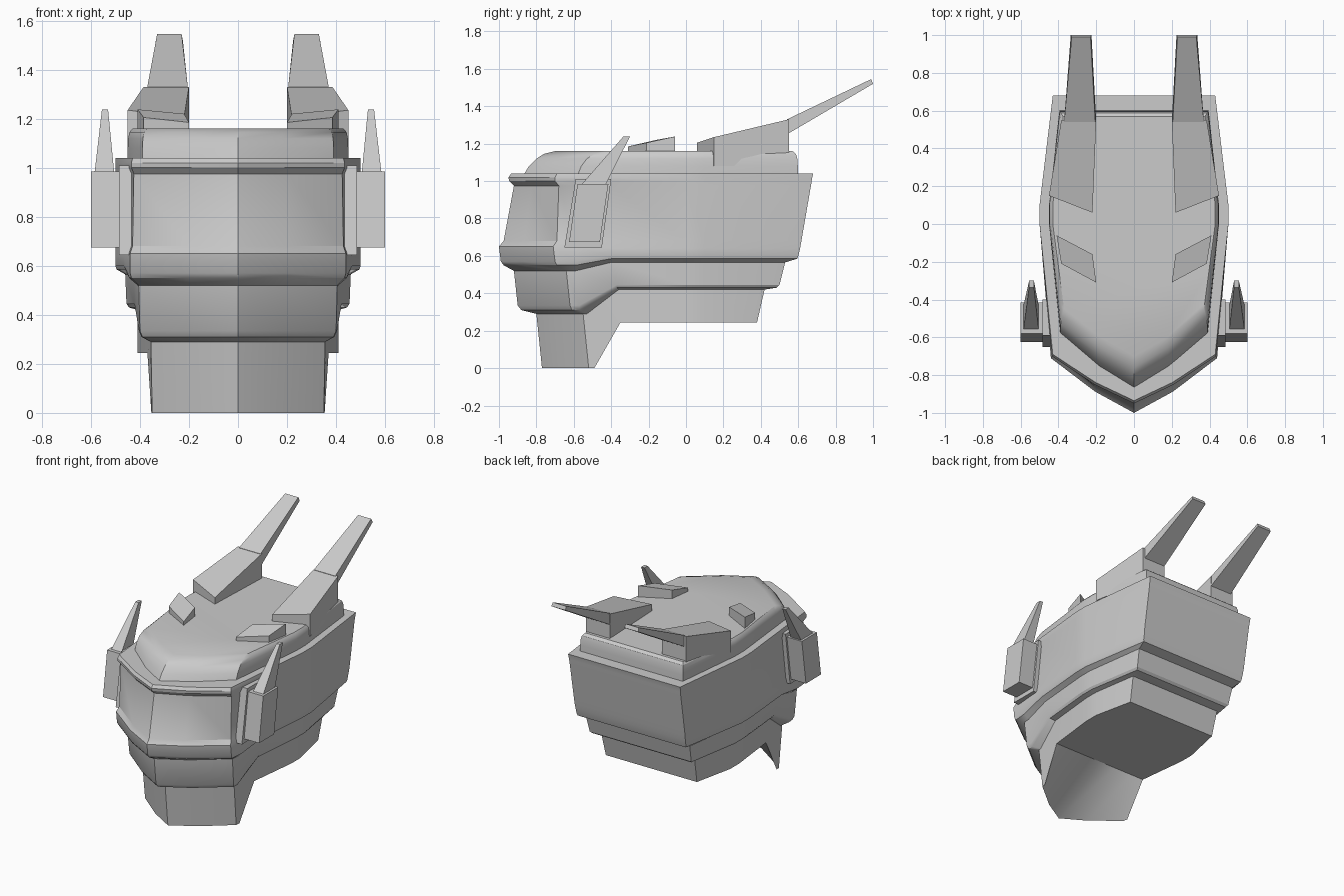
import bpy, bmesh, math

if "Cube" in bpy.data.objects:
    bpy.data.objects.remove(bpy.data.objects["Cube"])

grey = bpy.data.materials.new("light_grey")
grey.diffuse_color = (0.6, 0.6, 0.6, 1)
grey.use_nodes = True
grey.node_tree.nodes["Principled BSDF"].inputs["Base Color"].default_value = grey.diffuse_color


def make(name, verts, faces, mirror=False):
    me = bpy.data.meshes.new(name)
    me.from_pydata(verts, [], faces)
    bm = bmesh.new()
    bm.from_mesh(me)
    bmesh.ops.recalc_face_normals(bm, faces=bm.faces)
    bm.to_mesh(me)
    bm.free()
    me.materials.append(grey)
    ob = bpy.data.objects.new(name, me)
    bpy.context.collection.objects.link(ob)
    if mirror:
        ob.modifiers.new("Mirror", 'MIRROR').use_mirror_merge = False
    return ob


def half_ring(tip, cx, cy, mx, bx, by, zf, zb, ya=-0.59, yb=-0.40):
    """Right half of a level: nose, cheek, corner, two slope points, middle, rear corner."""
    side = lambda y: cx + (mx - cx) * (y - cy) / -cy
    return [(0, tip, zf), (cx * .47, tip + (cy - tip) * .39, zf), (cx, cy, zf),
            (side(ya), ya, zf), (side(yb), yb, zb), (mx, 0, zb), (mx, .1, zb), (bx, by, zb)]


def loft(levels):
    """Stack full rings made from the half levels and join them with quads."""
    verts, faces = [], []
    for h in levels:
        verts += h + [(-x, y, z) for x, y, z in h[:0:-1]]
    n = len(verts) // len(levels)
    for k in range(len(levels) - 1):
        for i in range(n):
            j = (i + 1) % n
            faces.append((k*n + i, k*n + j, k*n + n + j, k*n + n + i))
    return verts, faces, n


def smooth(ob, angle=30):
    bpy.ops.object.select_all(action='DESELECT')
    ob.select_set(True)
    bpy.context.view_layer.objects.active = ob
    bpy.ops.object.shade_smooth_by_angle(angle=math.radians(angle))


# helmet shell: rim, recessed visor band, lip, middle tier, lower tier and chin
levels = [half_ring(*a) for a in [
    (-.935, .43, -.69, .50, .43, .68, 1.04, 1.04),
    (-.95, .435, -.70, .50, .43, .675, 1.02, 1.02),
    (-.945, .435, -.70, .50, .428, .672, 1.0, 1.0),
    (-.92, .425, -.68, .50, .427, .668, .975, .975),
    (-.975, .43, -.69, .50, .425, .617, .68, .68),
    (-1.0, .44, -.71, .50, .422, .61, .65, .64),
    (-.99, .44, -.70, .50, .42, .60, .57, .60),
    (-.975, .435, -.69, .495, .415, .595, .55, .585),
    (-.92, .405, -.64, .46, .40, .53, .52, .565),
    (-.90, .40, -.62, .455, .39, .50, .335, .445, -.57, -.37),
    (-.88, .39, -.61, .445, .38, .485, .31, .43, -.57, -.37),
    (-.80, .355, -.55, .41, .36, .42, .29, .42, -.53, -.36),
    (-.77, .35, -.52, .41, .35, .38, 0, .245, -.49, -.35)]]
verts, faces, n = loft(levels)
faces.append(tuple(range(n)))
last = (len(levels) - 1) * n
# chin underside slopes back from the V-shaped edge to the flat floor
base = len(verts)
verts += [(x, -.35, .245) for x in (0, .13, .27, -.13, -.27)]
c, r1, r2, l1, l2 = range(base, base + 5)
for row, sgn in (((c, r1, r2), 1), ((c, l1, l2), -1)):
    s = [last + (sgn * i) % n for i in range(5)]
    faces += [(s[0], s[1], row[1], row[0]), (s[1], s[2], row[2], row[1]),
              (s[2], s[3], s[4], row[2])]
faces.append((l2, l1, c, r1, r2) + tuple(last + i for i in range(4, n - 3)))
smooth(make("helmet_shell", verts, faces))

# rounded crown cap
crown = [half_ring(*a, z, z, -.42, -.25) for a, z in [
    ((-.87, .39, -.58, .45, .395, .60), 1.03),
    ((-.84, .39, -.56, .45, .395, .598), 1.08),
    ((-.80, .388, -.53, .448, .393, .595), 1.12),
    ((-.76, .383, -.49, .443, .388, .588), 1.145),
    ((-.70, .37, -.45, .43, .375, .57), 1.16)]]
verts, faces, n = loft(crown)
faces.append(tuple(range(4 * n, 5 * n)))
smooth(make("crown_cap", verts, faces))

BOX = [(0, 1, 2, 3), (4, 5, 6, 7)] + [(i, (i+1) % 4, (i+1) % 4 + 4, i + 4) for i in range(4)]


def prism(name, top, z0):
    """Block with a sloped top standing on height z0."""
    make(name, top + [(x, y, z0) for x, y, z in top], BOX, True)


def slab(name, prof, x0, x1):
    """Side profile (y, z) extruded along x."""
    make(name, [(x, y, z) for x in (x0, x1) for y, z in prof], BOX, True)


# wedge bases and swept horns
prism("horn_base", [(.22, .06, 1.205), (.45, .15, 1.235), (.385, .55, 1.33), (.2, .55, 1.33)], 1.08)
make("horn", [(.2, .54, 1.25), (.37, .54, 1.25), (.37, .54, 1.33), (.205, .54, 1.33),
              (.225, 1, 1.52), (.335, 1, 1.52), (.33, .99, 1.545), (.23, .99, 1.545)], BOX, True)

# brow ridges
prism("brow_ridge", [(.41, -.06, 1.238), (.385, -.21, 1.205), (.2, -.31, 1.185), (.22, -.16, 1.22)], 1.13)

# ear plates, ear blocks and fins
slab("ear_plate", [(-.65, .645), (-.59, 1.01), (-.4, 1.01), (-.45, .645)], .40, .485)
slab("ear_block", [(-.625, .675), (-.58, .985), (-.415, .985), (-.46, .675)], .48, .6)
make("ear_fin", [(.505, -.56, .98), (.585, -.56, .98), (.585, -.43, .98), (.505, -.43, .98),
                 (.53, -.335, 1.238), (.555, -.335, 1.238), (.555, -.3, 1.238), (.53, -.3, 1.238)], BOX, True)
